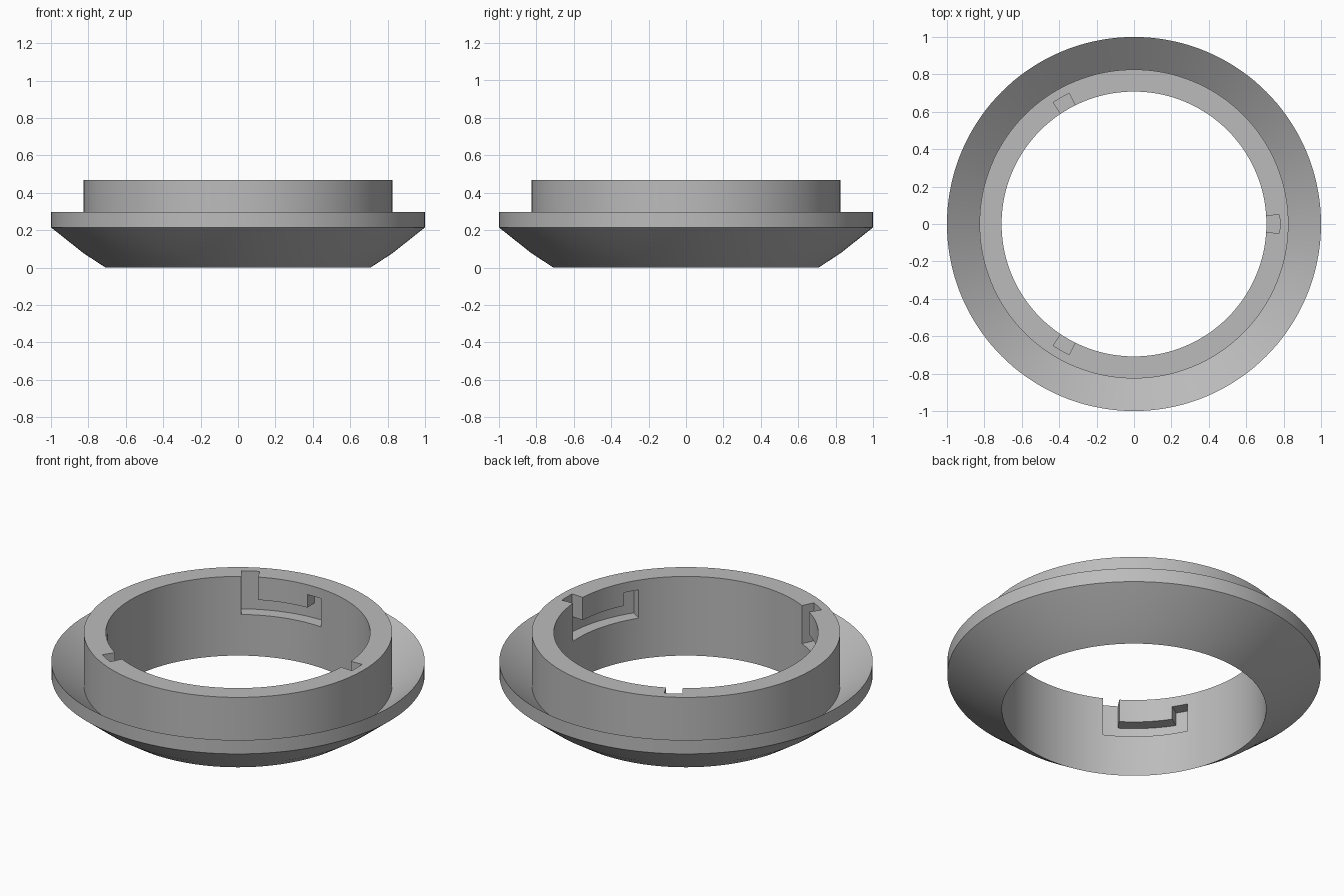
import bpy, bmesh
from math import cos, sin, pi, radians

cube = bpy.data.objects.get("Cube")
if cube:
    bpy.data.objects.remove(cube, do_unlink=True)

grey = bpy.data.materials.new("plain grey")
grey.use_nodes = True
colour = (0.5, 0.5, 0.5, 1)
grey.diffuse_color = colour
grey.node_tree.nodes["Principled BSDF"].inputs["Base Color"].default_value = colour

SEGMENTS = 144
INNER, COLLAR, SLOT_R = 0.708, 0.826, 0.78


def make_object(name, bm):
    bmesh.ops.recalc_face_normals(bm, faces=bm.faces)
    mesh = bpy.data.meshes.new(name)
    bm.to_mesh(mesh)
    bm.free()
    mesh.materials.append(grey)
    obj = bpy.data.objects.new(name, mesh)
    bpy.context.collection.objects.link(obj)
    return obj


def sweep(name, profile, start, end, steps):
    """Sweep a closed (radius, z) profile around z; a full turn is joined up."""
    bm = bmesh.new()
    full = abs(end - start) > 2 * pi - 0.001
    rings = []
    for i in range(steps if full else steps + 1):
        a = start + (end - start) * i / steps
        rings.append([bm.verts.new((r * cos(a), r * sin(a), z)) for r, z in profile])
    n = len(profile)
    pairs = list(zip(rings, rings[1:]))
    if full:
        pairs.append((rings[-1], rings[0]))
    else:
        bm.faces.new(rings[0])
        bm.faces.new(rings[-1])
    for a, b in pairs:
        for j in range(n):
            k = (j + 1) % n
            bm.faces.new((a[j], a[k], b[k], b[j]))
    return make_object(name, bm)


# Ring body: tapered underside, upturned flange and upright collar
ring = sweep("locking_ring", [
    (INNER, 0), (COLLAR, 0.077), (1, 0.215), (1, 0.297),
    (COLLAR, 0.157), (COLLAR, 0.468), (INNER, 0.468),
], 0, 2 * pi, SEGMENTS)


def cut_sector(angle, first, last, bottom, top):
    """Cut a curved pocket into the bore between two angles in degrees."""
    box = [(0.6, bottom), (SLOT_R, bottom), (SLOT_R, top), (0.6, top)]
    steps = max(2, round((last - first) / 2.5))
    cutter = sweep("slot_cutter", box, radians(angle + first),
                   radians(angle + last), steps)
    cutter.hide_render = True
    mod = ring.modifiers.new("slot", "BOOLEAN")
    mod.operation = "DIFFERENCE"
    mod.solver = "EXACT"
    mod.object = cutter
    bpy.context.view_layer.objects.active = ring
    bpy.ops.object.modifier_apply(modifier=mod.name)
    bpy.data.objects.remove(cutter, do_unlink=True)


# Three bayonet slots: entry notch, sideways channel and raised locking seat
bpy.ops.object.select_all(action="DESELECT")
ring.select_set(True)
for angle in (0, 120, 240):
    cut_sector(angle, -3.6, 3.6, 0.243, 0.6)
    cut_sector(angle, -34, 0, 0.243, 0.333)
    cut_sector(angle, -34, -26.8, 0.28, 0.41)

bpy.context.view_layer.objects.active = ring
bpy.ops.object.shade_smooth_by_angle(angle=radians(20))
